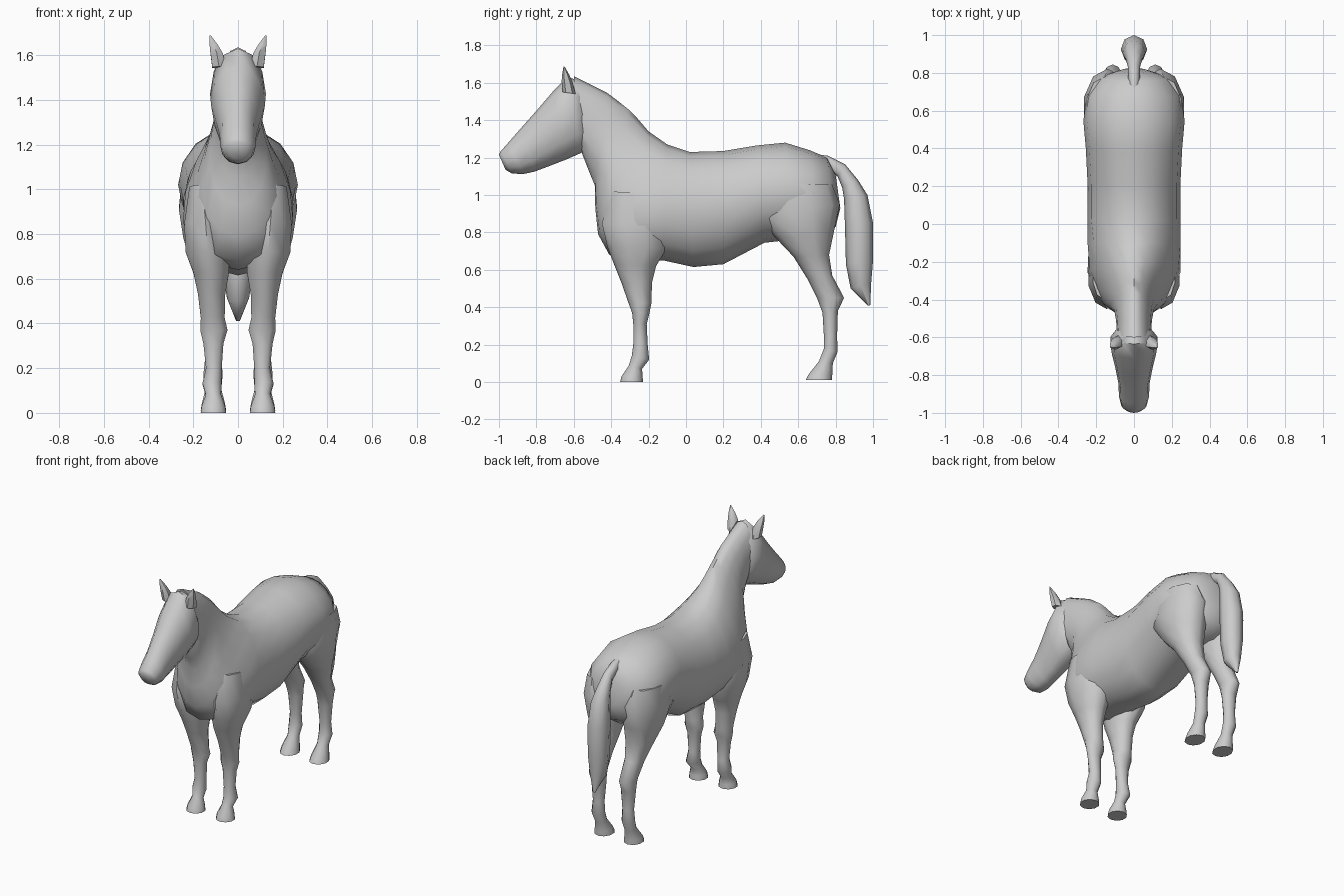
import bpy, bmesh, math
from mathutils import Vector

coat = bpy.data.materials.new("grey coat")
coat.diffuse_color = (0.6, 0.6, 0.6, 1)


def loft(name, sections, n=12, x0=0.0, egg=0.0):
    """Skin rings given as (y1, z1, y2, z2, half width[, x centre[, egg]])."""
    bm = bmesh.new()
    rings = []
    for s in sections:
        a, b = Vector((0, s[0], s[1])), Vector((0, s[2], s[3]))
        w = s[4]
        cx = s[5] if len(s) > 5 else x0
        k = s[6] if len(s) > 6 else egg
        mid, half = (a + b) / 2, (a - b) / 2
        ring = []
        for i in range(n):
            t = 2 * math.pi * i / n
            p = mid + half * math.cos(t)
            p.x = cx + w * math.sin(t) * (1 - k * math.cos(t))
            ring.append(bm.verts.new(p))
        rings.append(ring)
    for r, q in zip(rings, rings[1:]):
        for i in range(n):
            j = (i + 1) % n
            bm.faces.new((r[i], r[j], q[j], q[i]))
    bm.faces.new(rings[0])
    bm.faces.new(rings[-1])
    bmesh.ops.recalc_face_normals(bm, faces=bm.faces)
    me = bpy.data.meshes.new(name)
    bm.to_mesh(me)
    bm.free()
    me.materials.append(coat)
    ob = bpy.data.objects.new(name, me)
    bpy.context.collection.objects.link(ob)
    bpy.ops.object.select_all(action='DESELECT')
    ob.select_set(True)
    bpy.context.view_layer.objects.active = ob
    bpy.ops.object.shade_smooth_by_angle(angle=math.radians(55))
    return ob


# Rump, barrel, shoulder and neck as one skin (back line, belly line)
loft("body", [
    (0.80, 1.11, 0.825, 0.93, 0.07),
    (0.755, 1.20, 0.80, 0.83, 0.18),
    (0.66, 1.24, 0.71, 0.77, 0.25),
    (0.53, 1.28, 0.56, 0.76, 0.268),
    (0.38, 1.265, 0.42, 0.745, 0.255),
    (0.20, 1.235, 0.20, 0.63, 0.245),
    (0.02, 1.23, 0.04, 0.615, 0.245),
    (-0.10, 1.27, -0.12, 0.65, 0.245, 0, 0.15),
    (-0.20, 1.34, -0.28, 0.64, 0.235, 0, 0.35),
    (-0.26, 1.41, -0.41, 0.68, 0.19, 0, 0.4),
    (-0.31, 1.46, -0.47, 0.79, 0.155, 0, 0.35),
    (-0.36, 1.50, -0.485, 0.93, 0.125, 0, 0.25),
    (-0.42, 1.545, -0.487, 1.05, 0.105, 0, 0.1),
    (-0.50, 1.585, -0.52, 1.13, 0.095),
    (-0.60, 1.635, -0.555, 1.22, 0.09)], n=16)

# Head from poll to muzzle
loft("head", [
    (-0.56, 1.61, -0.50, 1.26, 0.07),
    (-0.635, 1.63, -0.56, 1.225, 0.125),
    (-0.71, 1.555, -0.64, 1.19, 0.12),
    (-0.80, 1.45, -0.73, 1.155, 0.098),
    (-0.88, 1.36, -0.81, 1.125, 0.082),
    (-0.95, 1.28, -0.87, 1.112, 0.08),
    (-0.99, 1.235, -0.93, 1.115, 0.068),
    (-1.0, 1.215, -0.965, 1.135, 0.04)], n=12)

# Tail, arching off the rump and ending in a point
loft("tail", [
    (0.67, 1.22, 0.70, 1.15, 0.025),
    (0.76, 1.21, 0.75, 1.14, 0.03),
    (0.85, 1.165, 0.81, 1.10, 0.032),
    (0.92, 1.08, 0.835, 1.04, 0.045),
    (0.97, 1.0, 0.845, 0.98, 0.06),
    (1.0, 0.85, 0.85, 0.83, 0.07),
    (1.0, 0.65, 0.855, 0.63, 0.066),
    (0.99, 0.53, 0.88, 0.50, 0.05),
    (0.985, 0.41, 0.97, 0.41, 0.008)], n=8)

# Legs (front line, back line, half width, x centre) and ears, both sides
FRONT = [
    (-0.40, 1.02, -0.14, 1.0, 0.06, 0.16),
    (-0.45, 0.85, -0.10, 0.85, 0.10, 0.145),
    (-0.42, 0.72, -0.10, 0.72, 0.105, 0.135),
    (-0.385, 0.63, -0.16, 0.62, 0.083, 0.12),
    (-0.345, 0.53, -0.182, 0.53, 0.064, 0.118),
    (-0.31, 0.43, -0.185, 0.42, 0.056, 0.113),
    (-0.288, 0.37, -0.195, 0.37, 0.064, 0.108),
    (-0.282, 0.31, -0.21, 0.31, 0.047, 0.11),
    (-0.282, 0.20, -0.205, 0.20, 0.037, 0.108),
    (-0.29, 0.14, -0.197, 0.12, 0.045, 0.116),
    (-0.305, 0.09, -0.235, 0.07, 0.036, 0.11),
    (-0.345, 0.03, -0.232, 0.03, 0.055, 0.11),
    (-0.352, 0.0, -0.23, 0.0, 0.06, 0.11)]
HIND = [
    (0.44, 1.06, 0.78, 1.06, 0.10, 0.155),
    (0.395, 0.88, 0.822, 0.95, 0.13, 0.14),
    (0.48, 0.77, 0.79, 0.80, 0.115, 0.135),
    (0.575, 0.67, 0.765, 0.68, 0.09, 0.125),
    (0.65, 0.55, 0.782, 0.57, 0.062, 0.118),
    (0.70, 0.45, 0.845, 0.45, 0.052, 0.113),
    (0.73, 0.37, 0.812, 0.38, 0.05, 0.11),
    (0.737, 0.25, 0.808, 0.25, 0.038, 0.11),
    (0.738, 0.18, 0.81, 0.16, 0.045, 0.112),
    (0.71, 0.11, 0.785, 0.10, 0.037, 0.11),
    (0.655, 0.04, 0.782, 0.04, 0.055, 0.11),
    (0.64, 0.01, 0.78, 0.01, 0.06, 0.11)]
EAR = [
    (-0.66, 1.55, -0.59, 1.54, 0.035, 0.085),
    (-0.665, 1.61, -0.605, 1.60, 0.032, 0.095),
    (-0.662, 1.645, -0.625, 1.645, 0.022, 0.108),
    (-0.655, 1.688, -0.65, 1.688, 0.003, 0.124)]
for side, sx in (("left", 1), ("right", -1)):
    for part, rows, n in (("front_leg", FRONT, 10), ("hind_leg", HIND, 10), ("ear", EAR, 6)):
        loft(f"{side}_{part}", [r[:5] + (r[5] * sx,) for r in rows], n)
